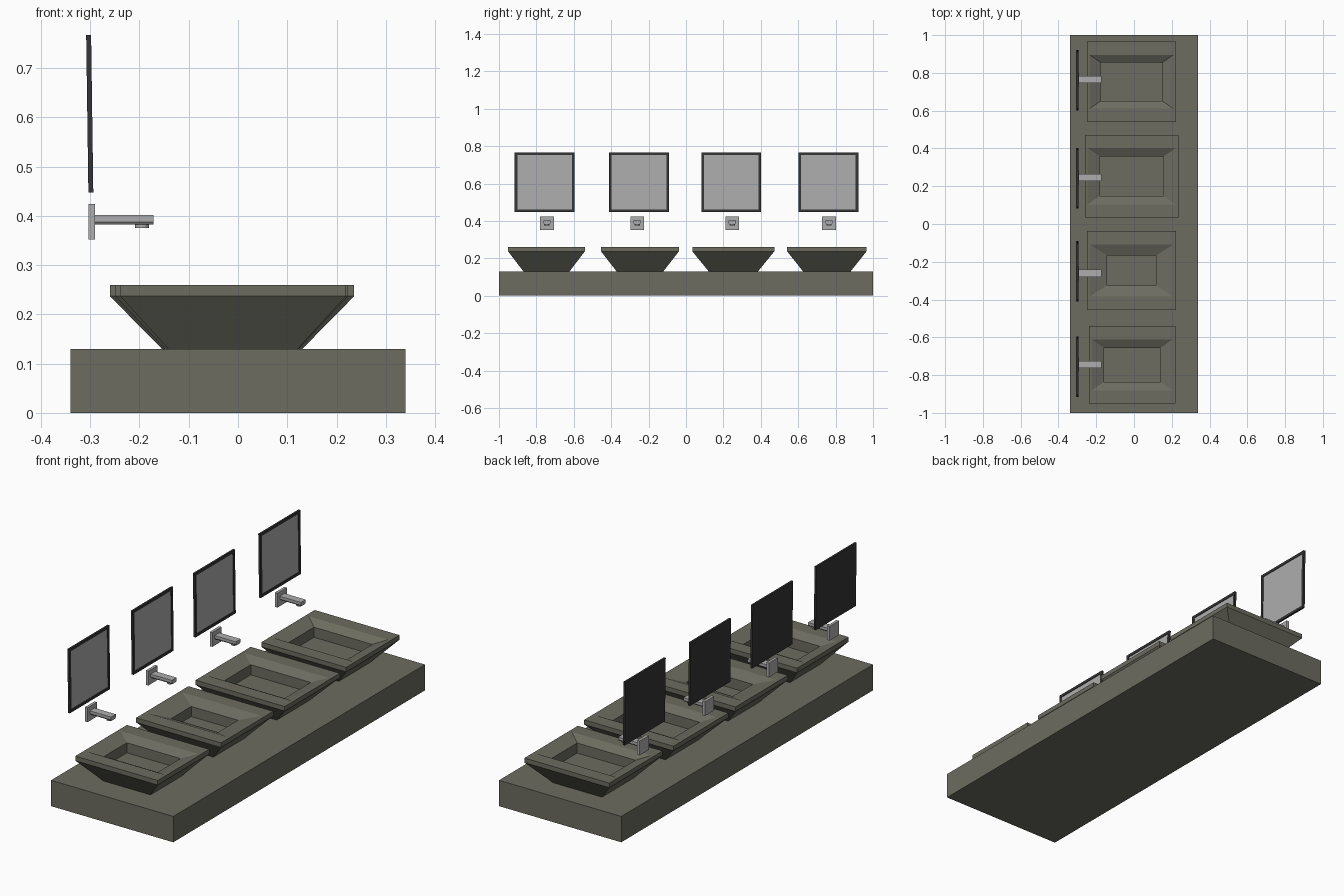
import bpy, bmesh, math
from mathutils import Matrix

if "Cube" in bpy.data.objects:
    bpy.data.objects.remove(bpy.data.objects["Cube"])


def material(name, rgb):
    m = bpy.data.materials.new(name)
    m.diffuse_color = (*rgb, 1)
    m.use_nodes = True
    m.node_tree.nodes["Principled BSDF"].inputs["Base Color"].default_value = m.diffuse_color
    return m


STONE = material("stone", (0.15, 0.15, 0.118))
DARK = material("dark_frame", (0.035, 0.035, 0.037))
GLASS = material("mirror_grey", (0.42, 0.42, 0.43))
METAL = material("brushed_metal", (0.42, 0.42, 0.42))


def finish(bm, name, mat):
    bmesh.ops.recalc_face_normals(bm, faces=bm.faces)
    me = bpy.data.meshes.new(name)
    bm.to_mesh(me)
    bm.free()
    me.materials.append(mat)
    ob = bpy.data.objects.new(name, me)
    bpy.context.collection.objects.link(ob)
    return ob


def box(name, lo, hi, mat):
    bm = bmesh.new()
    size = [b - a for a, b in zip(lo, hi)]
    mid = [(a + b) / 2 for a, b in zip(lo, hi)]
    bmesh.ops.create_cube(bm, size=1, matrix=Matrix.Translation(mid) @ Matrix.Diagonal((*size, 1)))
    return finish(bm, name, mat)


def loft(name, rings, mat):
    """Join rings of equal point count, capping both ends."""
    bm = bmesh.new()
    loops = [[bm.verts.new(p) for p in r] for r in rings]
    n = len(loops[0])
    for a, b in zip(loops, loops[1:]):
        for i in range(n):
            j = (i + 1) % n
            bm.faces.new((a[i], a[j], b[j], b[i]))
    bm.faces.new(loops[0])
    bm.faces.new(loops[-1])
    return finish(bm, name, mat)


def rect(cx, cy, hx, hy, z):
    return [(cx + sx * hx, cy + sy * hy, z) for sx, sy in ((-1, -1), (1, -1), (1, 1), (-1, 1))]


# stone counter
box("counter", (-0.34, -1, 0), (0.34, 1, 0.13), STONE)

# basins: centre x, centre y, rim half sizes, pit half sizes
basins = [(-0.013, 0.753, 0.236, 0.212, 0.162, 0.101),
          (-0.012, 0.253, 0.248, 0.219, 0.167, 0.104),
          (-0.013, -0.246, 0.236, 0.208, 0.130, 0.079),
          (-0.010, -0.746, 0.229, 0.205, 0.149, 0.090)]
for i, (cx, cy, hx, hy, px, py) in enumerate(basins, 1):
    loft(f"basin_{i}", [
        rect(cx, cy, hx * 0.575, hy * 0.6, 0.13),
        rect(cx, cy, hx, hy, 0.237),
        rect(cx, cy, hx, hy, 0.26),
        rect(cx, cy, hx - 0.015, hy - 0.07, 0.26),
        rect(cx, cy, px, py, 0.236),
        rect(cx, cy, px, py, 0.185)], STONE)


def mirror(i, y):
    # framed tray with a recessed pane, leaning slightly
    half, bar = 0.16, 0.014

    def ring(h, x):
        return [(x, a * h, b * h) for a, b in ((-1, -1), (1, -1), (1, 1), (-1, 1))]
    frame = loft(f"mirror_frame_{i}", [ring(half, -0.005), ring(half, 0.005),
                                       ring(half - bar, 0.005), ring(half - bar, 0.001)], DARK)
    pane = box(f"mirror_pane_{i}", (0.0005, bar - half, bar - half), (0.002, half - bar, half - bar), GLASS)
    for ob in (frame, pane):
        ob.location = (-0.301, y, 0.607)
        ob.rotation_euler.y = math.radians(-0.8)


def tap(i, y):
    box(f"tap_plate_{i}", (-0.304, y - 0.037, 0.352), (-0.29, y + 0.037, 0.424), METAL)
    # spout with chamfered lower edges
    profile = [(-0.019, 0.402), (-0.019, 0.388), (-0.014, 0.382),
               (0.014, 0.382), (0.019, 0.388), (0.019, 0.402)]
    loft(f"tap_spout_{i}", [[(x, y + a, z) for a, z in profile] for x in (-0.292, -0.172)], METAL)
    # round outlet
    bm = bmesh.new()
    bmesh.ops.create_cone(bm, cap_ends=True, segments=12, radius1=0.014, radius2=0.014, depth=0.009,
                          matrix=Matrix.Translation((-0.195, y, 0.3795)))
    finish(bm, f"tap_outlet_{i}", METAL)


for i, y in enumerate((0.761, 0.242, -0.251, -0.756), 1):
    mirror(i, y)
for i, y in enumerate((0.765, 0.247, -0.261, -0.744), 1):
    tap(i, y)
